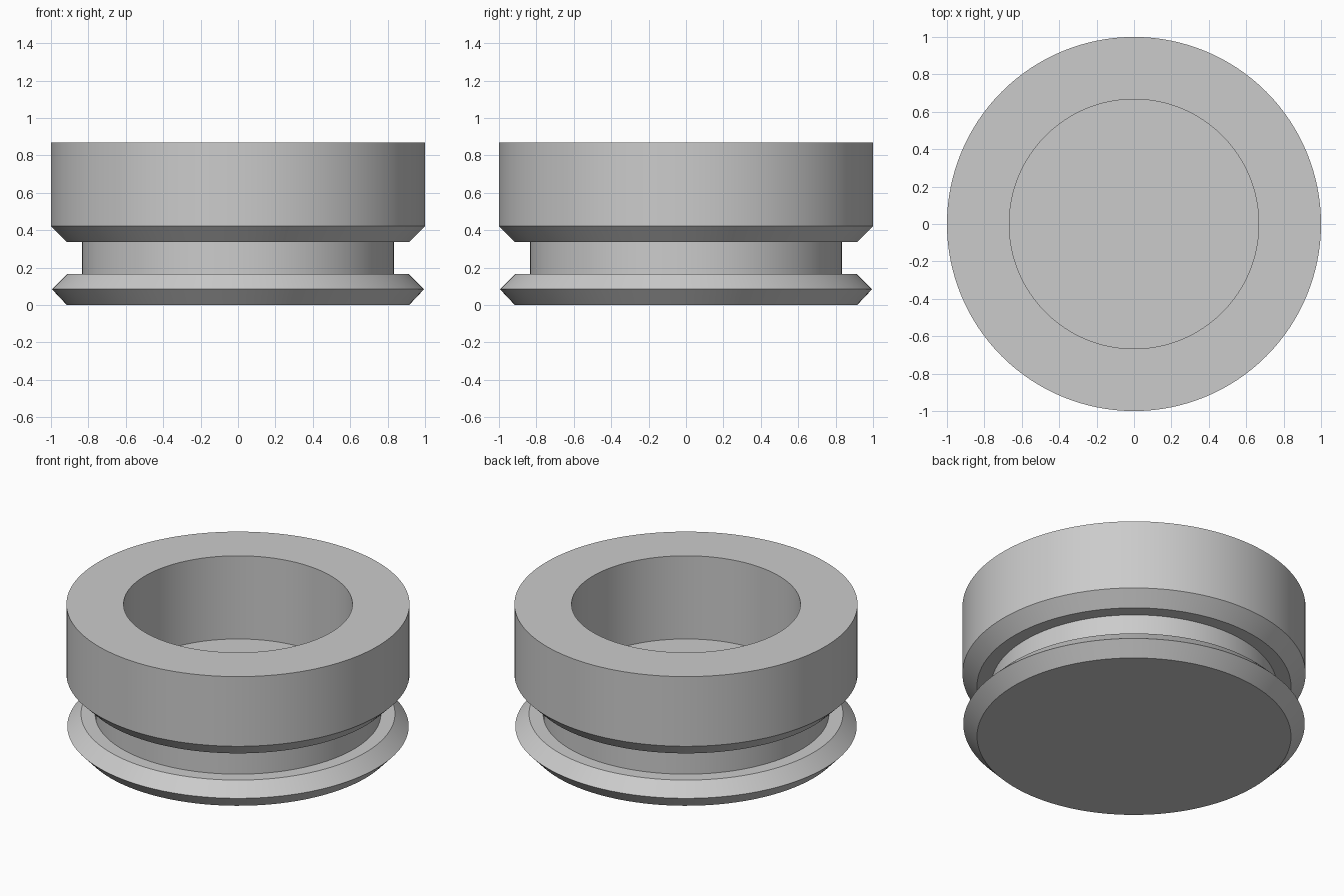
import bpy
import bmesh
import math

SIDES = 128

cube = bpy.data.objects.get("Cube")
if cube:
    bpy.data.objects.remove(cube, do_unlink=True)

# Single plain grey
grey = bpy.data.materials.new("light_grey")
grey.use_nodes = True
colour = (0.6, 0.6, 0.6, 1)
grey.diffuse_color = colour
grey.node_tree.nodes["Principled BSDF"].inputs["Base Color"].default_value = colour


def lathe(name, profile, material):
    """Spin a (radius, height) profile around z into a closed solid."""
    bm = bmesh.new()
    verts = [bm.verts.new((r, 0, z)) for r, z in profile]
    edges = [bm.edges.new(pair) for pair in zip(verts, verts[1:])]
    bmesh.ops.spin(bm, geom=verts + edges, cent=(0, 0, 0), axis=(0, 0, 1),
                   angle=math.tau, steps=SIDES, use_duplicate=False)
    bmesh.ops.remove_doubles(bm, verts=bm.verts, dist=0.0001)
    bmesh.ops.recalc_face_normals(bm, faces=bm.faces)
    mesh = bpy.data.meshes.new(name)
    bm.to_mesh(mesh)
    bm.free()
    mesh.materials.append(material)
    obj = bpy.data.objects.new(name, mesh)
    bpy.context.collection.objects.link(obj)
    bpy.ops.object.select_all(action="DESELECT")
    obj.select_set(True)
    bpy.context.view_layer.objects.active = obj
    bpy.ops.object.shade_smooth_by_angle(angle=math.radians(30))
    return obj


# Bevelled base flange, grooved neck, thick collar and blind bore
lathe("grooved_cup", [
    (0, 0), (0.915, 0), (0.995, 0.085), (0.915, 0.165),  # base flange
    (0.833, 0.165), (0.833, 0.337),                      # neck groove
    (0.915, 0.337), (1, 0.422), (1, 0.87),               # collar
    (0.667, 0.87), (0.667, 0.335), (0, 0.335),           # bore and floor
], grey)
